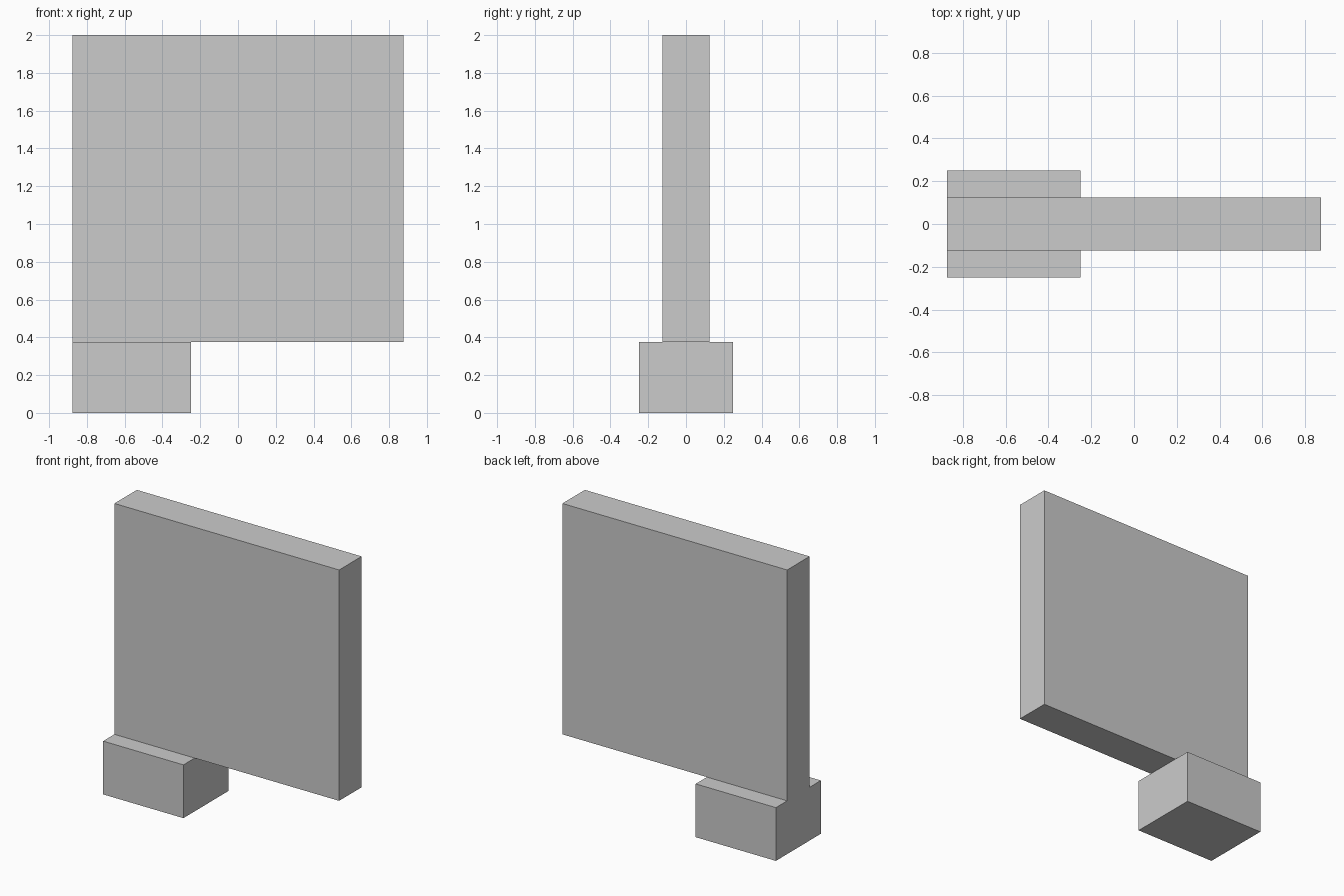
import bpy

if "Cube" in bpy.data.objects:
    bpy.data.objects.remove(bpy.data.objects["Cube"])


def box(name, lo, hi):
    """Add a flat-sided box spanning two opposite corners."""
    centre = [(a + b) / 2 for a, b in zip(lo, hi)]
    size = [b - a for a, b in zip(lo, hi)]
    bpy.ops.mesh.primitive_cube_add(size=1, location=centre)
    obj = bpy.context.object
    obj.name = name
    obj.scale = size
    bpy.ops.object.transform_apply(location=False, rotation=False, scale=True)
    return obj


# Foot block under the left end
box("foot_block", (-0.875, -0.25, 0.0), (-0.25, 0.25, 0.375))

# Upright slab overhanging the foot
box("upright_panel", (-0.875, -0.125, 0.375), (0.875, 0.125, 2.0))
